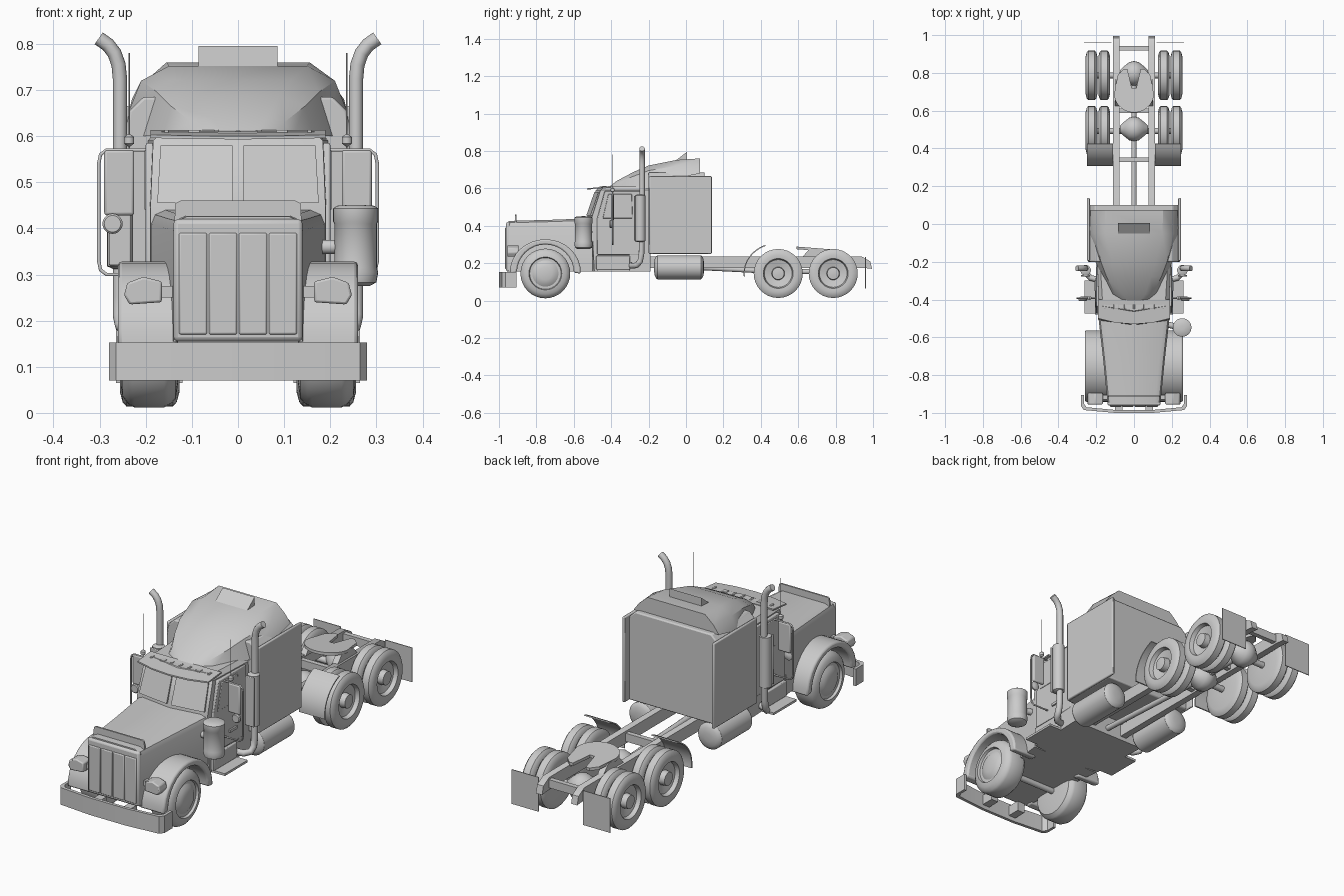
import bpy, bmesh, math
from math import sin, cos, pi, radians
from mathutils import Vector

cube = bpy.data.objects.get("Cube")
if cube:
    bpy.data.objects.remove(cube, do_unlink=True)

SIDES = ((1, "left"), (-1, "right"))


def finish(name, bm, bevel=0.0, smooth=True):
    bmesh.ops.recalc_face_normals(bm, faces=bm.faces)
    mesh = bpy.data.meshes.new(name)
    bm.to_mesh(mesh)
    bm.free()
    ob = bpy.data.objects.new(name, mesh)
    bpy.context.scene.collection.objects.link(ob)
    if bevel:
        mod = ob.modifiers.new("Bevel", "BEVEL")
        mod.width, mod.segments, mod.limit_method = bevel, 2, "ANGLE"
    if smooth:
        bpy.ops.object.select_all(action="DESELECT")
        ob.select_set(True)
        bpy.context.view_layer.objects.active = ob
        bpy.ops.object.shade_smooth_by_angle(angle=radians(32))
    return ob


def loft(name, rings, bevel=0.0, closed=False):
    """Skin a list of equal-length point rings; cap the ends unless closed."""
    bm = bmesh.new()
    rows = [[bm.verts.new(p) for p in ring] for ring in rings]
    n = len(rows[0])
    pairs = list(zip(rows, rows[1:])) + ([(rows[-1], rows[0])] if closed else [])
    for a, b in pairs:
        for i in range(n):
            j = (i + 1) % n
            bm.faces.new((a[i], a[j], b[j], b[i]))
    if not closed:
        bm.faces.new(rows[0])
        bm.faces.new(rows[-1])
    return finish(name, bm, bevel)


def prism(name, outline, axis, a, b, bevel=0.0):
    """Extrude a 2D outline along x (y,z), y (x,z) or z (x,y)."""
    place = {"x": lambda p, t: (t, *p), "y": lambda p, t: (p[0], t, p[1]),
             "z": lambda p, t: (*p, t)}[axis]
    return loft(name, [[place(p, t) for p in outline] for t in (a, b)], bevel)


def box(name, x, y, z, bevel=0.0):
    return prism(name, [(x[0], y[0]), (x[1], y[0]), (x[1], y[1]), (x[0], y[1])],
                 "z", *z, bevel)


def lathe(name, profile, center, axis, flip=1, segs=32):
    """Spin (offset, radius) pairs about an axis through center."""
    rings = []
    for off, r in profile:
        ring = []
        for k in range(segs):
            c, s, t = r * cos(2 * pi * k / segs), r * sin(2 * pi * k / segs), off * flip
            p = {"x": (t, c, s), "y": (c, t, s), "z": (c, s, t)}[axis]
            ring.append(Vector(center) + Vector(p))
        rings.append(ring)
    return loft(name, rings)


def tube(name, points, radius):
    data = bpy.data.curves.new(name, "CURVE")
    data.dimensions = "3D"
    data.bevel_depth, data.bevel_resolution, data.use_fill_caps = radius, 3, True
    spline = data.splines.new("POLY")
    spline.points.add(len(points) - 1)
    for sp, p in zip(spline.points, points):
        sp.co = (*p, 1)
    spline.use_smooth = True
    ob = bpy.data.objects.new(name, data)
    bpy.context.scene.collection.objects.link(ob)


def mirrored(half):
    return half + [(-x, z) for x, z in reversed(half)]


def arc(cy, cz, ry, rz, a, b, n=16):
    angles = [radians(a + (b - a) * i / n) for i in range(n + 1)]
    return [(cy + ry * cos(t), cz + rz * sin(t)) for t in angles]


# Hood, grille and bug deflector
rings = []
for y, w, top in ((-.95, .14, .426), (-.72, .163, .432), (-.5, .188, .44)):
    half = [(w, .155), (w, top - .03), (w - .008, top - .01), (w - .03, top)]
    rings.append([(x, y, z) for x, z in mirrored(half)])
loft("hood", rings)
box("grille_frame", (-.14, .14), (-.962, -.94), (.155, .42), .01)
for i in range(4):
    x = -.13 + i * .065
    box(f"grille_panel_{i + 1}", (x + .002, x + .063), (-.968, -.955), (.17, .39), .004)
prism("hood_deflector", mirrored([(.138, .415), (.135, .455), (.125, .46)]), "y", -.915, -.907)

# Cab shell with a pointed split windscreen
def cab_ring(z, w, front, back_w):
    return [(w, front, z), (back_w, -.19, z), (-back_w, -.19, z), (-w, front, z), (0, front - .025, z)]
loft("cab", [cab_ring(.155, .19, -.49, .2), cab_ring(.44, .19, -.505, .2),
             cab_ring(.59, .184, -.457, .195), cab_ring(.61, .165, -.435, .18)])
visor = [(.19, -.4), (.19, -.5), (.1, -.522), (0, -.53), (-.1, -.522), (-.19, -.5), (-.19, -.4)]
loft("sun_visor", [[(x, y, .593 + (y + .53) * .1 + h) for x, y in visor] for h in (0, .007)])
for i, x in enumerate((-.155, -.095, -.047, 0, .047, .095, .155)):
    w = .013 if abs(x) == .095 else .005
    box(f"roof_light_{i + 1}", (x - w, x + w), (-.45, -.425), (.6, .613), .002)

# Sleeper with side extenders
half = [(.238, .25), (.246, .3), (.246, .6), (.236, .655), (.205, .685)]
prism("sleeper", mirrored(half), "y", -.2, .1, .006)

# Raised roof fairing
sections = ((-.41, (.07, .6), (.05, .605), (.03, .608)),
            (-.37, (.12, .6), (.1, .63), (.06, .64)),
            (-.28, (.163, .6), (.145, .665), (.09, .688)),
            (-.2, (.205, .6), (.175, .695), (.115, .722)),
            (-.05, (.236, .655), (.21, .72), (.15, .752)),
            (.075, (.23, .68), (.2, .72), (.155, .76)))
loft("roof_fairing", [[(x, y, z) for x, z in mirrored(list(pts))] for y, *pts in sections])
prism("roof_vent", [(-.06, .745), (.005, .745), (.005, .795)], "x", -.086, .086)

# Bumper wrapping back at both ends
outer = [(.28, -.905), (.28, -.965), (.265, -.985), (.1, -1), (-.1, -1), (-.265, -.985), (-.28, -.965), (-.28, -.905)]
inner = [(x * .95, min(y + .015, -.905)) for x, y in reversed(outer)]
prism("bumper", outer + inner, "z", .07, .153)

# Frame ladder
for y in (.34, .6, .93):
    box("cross_member", (-.08, .08), (y - .012, y + .012), (.185, .225))

# Wheel profiles from the inner face to the outer face
FRONT = [(0, .02), (0, .08), (.005, .115), (.02, .129), (.03, .133), (.095, .133), (.107, .127),
         (.12, .11), (.124, .088), (.112, .084), (.112, .07), (.122, .055), (.127, .035), (.129, .01)]
REAR = [(0, .03), (0, .1), (.006, .122), (.014, .131), (.048, .131), (.056, .122),
        (.062, .1), (.06, .08), (.04, .074), (.03, .035), (.058, .032), (.061, .01)]
FRONT_Y, REAR_Y, AXLE_Z = -.752, (.493, .787), .145

for s, side in SIDES:
    def sx(a, b):
        return tuple(sorted((s * a, s * b)))

    # Wheels, fenders and mudguards
    lathe(f"front_wheel_{side}", FRONT, (s * .13, FRONT_Y, AXLE_Z), "x", s)
    for i, y in enumerate(REAR_Y):
        for j, x in enumerate((.127, .194)):
            lathe(f"rear_wheel_{i + 1}_{'inner' if j == 0 else 'outer'}_{side}", REAR,
                  (s * x, y, AXLE_Z), "x", s)
    arch = arc(FRONT_Y, .15, .19, .178, -2, 182) + arc(FRONT_Y, .15, .152, .15, 180, 0)
    prism(f"front_fender_{side}", arch, "x", s * .13, s * .26, .008)
    guard = arc(.493, AXLE_Z, .185, .165, 186, 112) + arc(.493, AXLE_Z, .179, .159, 112, 186)
    prism(f"rear_mudguard_{side}", guard, "x", s * .112, s * .25)
    box(f"mud_flap_{side}", sx(.12, .265), (.958, .962), (.065, .232))

    # Frame rail and bumper bracket
    rail = [(-.93, .175), (.95, .175), (.995, .17), (.985, .21), (.94, .235), (-.93, .235)]
    prism(f"frame_rail_{side}", rail, "x", s * .078, s * .111)
    box(f"bumper_bracket_{side}", sx(.06, .1), (-.99, -.92), (.09, .14))

    # Headlight pod on an arm
    pod = [(.165, .24), (.235, .235), (.247, .255), (.24, .282), (.205, .295), (.165, .285)]
    prism(f"headlight_{side}", [(s * x, z) for x, z in pod], "y", -.955, -.895, .005)
    box(f"headlight_arm_{side}", sx(.13, .19), (-.93, -.905), (.25, .275))

    # Doors, glass and steps
    door = [(-.475, .245), (-.475, .44), (-.435, .585), (-.225, .585), (-.225, .245)]
    prism(f"door_{side}", door, "x", s * .18, s * .2, .004)
    glass = [(-.445, .44), (-.415, .57), (-.29, .57), (-.285, .44)]
    prism(f"side_window_{side}", glass, "x", s * .19, s * .203, .003)
    box(f"door_handle_{side}", sx(.198, .208), (-.355, -.3), (.305, .318))
    pane = [(.012, -.533, .455), (.175, -.511, .455), (.168, -.468, .58), (.012, -.49, .58)]
    loft(f"windscreen_{side}", [[(s * x, y + d, z) for x, y, z in pane] for d in (0, .012)])
    box(f"step_box_{side}", sx(.15, .207), (-.48, -.3), (.165, .24), .004)
    box(f"step_plate_{side}", sx(.15, .262), (-.475, -.3), (.155, .166))
    box(f"sleeper_extender_{side}", sx(.234, .248), (-.195, .138), (.25, .665), .005)

    # Fuel tank
    tank = [(-.134, .02), (-.13, .045), (-.122, .06), (-.116, .064), (.116, .064),
            (.122, .06), (.13, .045), (.134, .02)]
    lathe(f"fuel_tank_{side}", tank, (s * .185, -.037, .178), "y")

    # Exhaust stack, muffler and heat shield
    stack = [(s * x, y, z) for x, y, z in (
        (.17, -.3, .19), (.23, -.285, .185), (.252, -.262, .19), (.256, -.245, .21), (.256, -.238, .25),
        (.256, -.235, .5), (.256, -.235, .725), (.259, -.235, .755), (.268, -.235, .78),
        (.282, -.235, .798), (.302, -.235, .812))]
    tube(f"exhaust_stack_{side}", stack, .0155)
    muffler = [(0, .015), (.006, .028), (.25, .028), (.256, .015)]
    lathe(f"muffler_{side}", muffler, (s * .256, -.245, .312), "z", segs=20)
    box(f"heat_shield_{side}", sx(.232, .28), (-.279, -.27), (.32, .56), .003)

    # Mirrors, bracket and aerial
    box(f"mirror_{side}", sx(.225, .29), (-.4, -.385), (.428, .57), .006)
    lathe(f"round_mirror_{side}", [(-.008, .018), (-.004, .022), (.004, .022), (.01, .008)],
          (s * .272, -.4, .41), "y", segs=20)
    bracket = [(.19, .57), (.285, .57), (.298, .56), (.302, .54), (.302, .33), (.298, .31), (.285, .3), (.19, .3)]
    tube(f"mirror_bracket_{side}", [(s * x, -.392, z) for x, z in bracket], .004)
    lathe(f"aerial_base_{side}", [(-.013, .003), (-.007, .011), (.007, .011), (.013, .003)],
          (s * .236, -.392, .591), "z", segs=16)
    tube(f"aerial_{side}", [(s * .236, -.392, .57), (s * .236, -.392, .78)], .0015)

# Axles and differentials
tube("front_axle", [(-.18, FRONT_Y, AXLE_Z), (.18, FRONT_Y, AXLE_Z)], .015)
bulb = [(-.075, .016), (-.05, .04), (-.025, .06), (0, .066), (.025, .06), (.05, .04), (.075, .016)]
for i, y in enumerate(REAR_Y):
    tube(f"rear_axle_{i + 1}", [(-.23, y, AXLE_Z), (.23, y, AXLE_Z)], .016)
    lathe(f"differential_{i + 1}", bulb, (0, y + .01, AXLE_Z + .01), "x", segs=24)
tube("drive_shaft", [(0, -.2, .19), (0, .493, .155), (0, .787, .155)], .014)

# Fifth wheel with a rear slot
plate = arc(0, .69, .105, .1, 180, 360, 20) + [(.085, .79), (.055, .82), (.035, .82), (.012, .72),
                                              (-.012, .72), (-.035, .82), (-.055, .82), (-.085, .79)]
loft("fifth_wheel", [[(x, y, .288 - (y - .6) * .08 + h) for x, y in plate] for h in (-.014, 0)])
for s, side in SIDES:
    prism(f"fifth_wheel_mount_{side}", [(.62, .23), (.78, .23), (.74, .272), (.66, .277)],
          "x", s * .07, s * .1)

# Air cleaner canister on the left side
canister = [(0, .03), (.008, .045), (.03, .049), (.04, .046), (.135, .046), (.14, .049),
            (.168, .049), (.174, .04), (.176, .01)]
lathe("air_cleaner", canister, (.255, -.548, .275), "z", segs=28)
tube("air_cleaner_pipe", [(.17, -.53, .36), (.23, -.545, .36)], .016)
